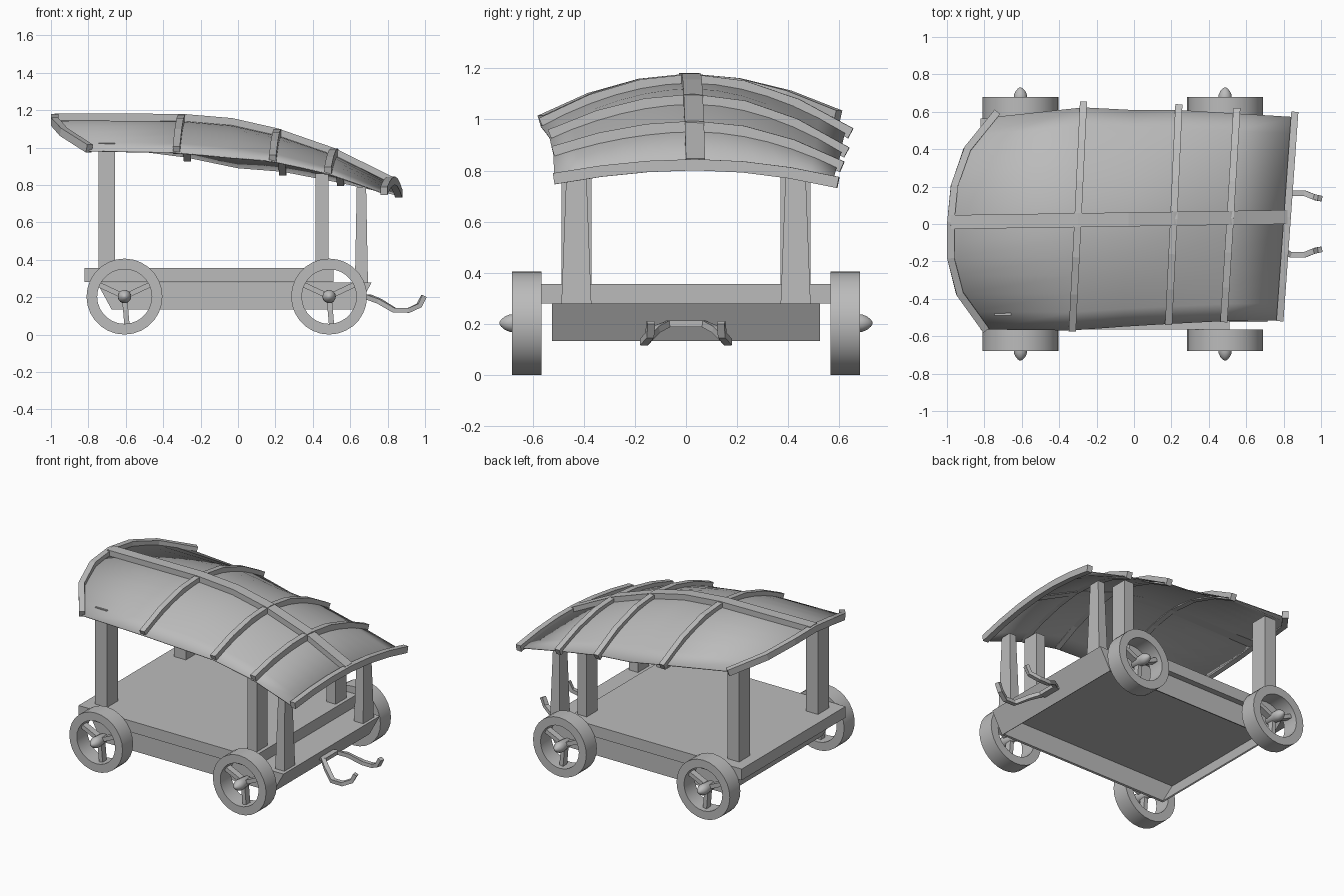
import bpy, bmesh, math
from mathutils import Vector

if "Cube" in bpy.data.objects:
    bpy.data.objects.remove(bpy.data.objects["Cube"], do_unlink=True)

GREY = (0.5, 0.5, 0.5, 1)
mat = bpy.data.materials.new("plain grey")
mat.use_nodes = True
mat.diffuse_color = GREY
mat.node_tree.nodes["Principled BSDF"].inputs["Base Color"].default_value = GREY


def add(name, bm, smooth=None):
    bmesh.ops.recalc_face_normals(bm, faces=bm.faces)
    me = bpy.data.meshes.new(name)
    bm.to_mesh(me)
    bm.free()
    ob = bpy.data.objects.new(name, me)
    bpy.context.collection.objects.link(ob)
    me.materials.append(mat)
    if smooth:
        bpy.ops.object.select_all(action='DESELECT')
        ob.select_set(True)
        bpy.context.view_layer.objects.active = ob
        bpy.ops.object.shade_smooth_by_angle(angle=math.radians(smooth))
    return ob


def loft(name, rings, smooth=None, closed=False, cap_start=True):
    """Skin a list of equal-length rings of points."""
    bm = bmesh.new()
    vs = [[bm.verts.new(p) for p in r] for r in rings]
    n = len(rings[0])
    pairs = list(zip(vs, vs[1:])) + ([(vs[-1], vs[0])] if closed else [])
    for a, b in pairs:
        for i in range(n):
            j = (i + 1) % n
            bm.faces.new((a[i], a[j], b[j], b[i]))
    if not closed:
        if cap_start:
            bm.faces.new(vs[0])
        bm.faces.new(vs[-1])
    return add(name, bm, smooth)


def rect(x0, x1, y0, y1, z):
    return [(x0, y0, z), (x1, y0, z), (x1, y1, z), (x0, y1, z)]


def bar(name, pts, width, height):
    """Sweep a rectangle hanging below a path."""
    pts = [Vector(p) for p in pts]
    rings = []
    for i, p in enumerate(pts):
        t = (pts[min(i + 1, len(pts) - 1)] - pts[max(i - 1, 0)]).normalized()
        s = t.cross(Vector((0, 0, 1))).normalized()
        d = t.cross(s).normalized() * height
        if d.z > 0:
            d = -d
        s *= width / 2
        rings.append([p - s, p + s, p + s + d, p - s + d])
    return loft(name, rings)


# Deck and the open-bottomed tray beneath it
loft("deck", [rect(-0.82, 0.51, -0.565, 0.565, z) for z in (0.28, 0.357)])
tray = loft("tray", [rect(-0.675, 0.635, -0.525, 0.525, 0.133),
                     rect(-0.755, 0.715, -0.525, 0.525, 0.279)], cap_start=False)
sol = tray.modifiers.new("walls", 'SOLIDIFY')
sol.thickness, sol.offset = 0.015, -1

# Six roof posts, the front pair tapered
for side, s in (("right", -1), ("left", 1)):
    def post(name, x0, x1, z0, z1, taper=0):
        y0, y1 = sorted((s * 0.37, s * 0.488))
        loft(f"{name}_post_{side}", [
            rect(x0, x1, y0, y1, z0),
            rect(x0 + taper / 2, x1 - taper / 2, y0 + taper, y1 - taper, z1)])
    post("rear", -0.747, -0.657, 0.35, 1.025)
    post("middle", 0.415, 0.485, 0.35, 0.86)
    post("front", 0.625, 0.695, 0.27, 0.79, 0.02)

# Wheels: rim, three spokes and a pointed hub
SEG = 28


def circle(cx, y, r, n=SEG):
    return [(cx + r * math.cos(2 * math.pi * i / n), y,
             0.203 + r * math.sin(2 * math.pi * i / n)) for i in range(n)]


for end, cx in (("rear", -0.607), ("front", 0.487)):
    for side, s in (("right", -1), ("left", 1)):
        tag = f"{end}_{side}"
        loft("rim_" + tag, [circle(cx, s * y, r) for y, r in
             ((0.565, 0.203), (0.68, 0.203), (0.68, 0.146), (0.565, 0.146))],
             30, closed=True)
        hub = ((0.575, 0.02), (0.59, 0.03), (0.67, 0.036), (0.69, 0.035),
               (0.71, 0.026), (0.724, 0.014), (0.73, 0.004))
        loft("hub_" + tag, [circle(cx, s * y, r, 14) for y, r in hub], 50)
        for k, deg in enumerate((25, 155, 275)):
            c, sn = math.cos(math.radians(deg)), math.sin(math.radians(deg))
            ring = [[(cx + c * r - sn * w, s * y, 0.203 + sn * r + c * w)
                     for w, y in ((-0.014, 0.6), (0.014, 0.6), (0.014, 0.645), (-0.014, 0.645))]
                    for r in (0.01, 0.155)]
            loft(f"spoke_{tag}_{k + 1}", ring)

# Roof sections: right end, middle height, left end, backward bow, rib or not
sections = [
    ((-0.79, -0.57, 1.015), 1.18, (-0.73, 0.60, 1.035), 0.22, True),
    ((-0.33, -0.575, 1.005), 1.178, (-0.27, 0.655, 0.965), 0, True),
    ((-0.06, -0.555, 0.98), 1.155, (0.00, 0.64, 0.905), 0, False),
    ((0.185, -0.54, 0.96), 1.10, (0.24, 0.64, 0.89), 0, True),
    ((0.48, -0.525, 0.895), 0.995, (0.55, 0.62, 0.835), 0, True),
    ((0.78, -0.52, 0.79), 0.845, (0.86, 0.60, 0.775), 0, True),
]


def roof_point(sec, t, drop=0):
    a, zc, b, bow, _ = sec
    end = b if t > 0 else a
    x = (a[0] + b[0]) / 2 + (b[0] - a[0]) / 2 * t - bow * (1 - abs(t) ** 2.8)
    yc = 0.025 + 0.015 * x
    y = yc + (end[1] - yc) * abs(t)
    return Vector((x, y, zc + (end[2] - zc) * abs(t) ** 1.9 - drop))


STEPS = [i / 6 for i in range(-6, 7)]

# Thin curved canopy set below the rib tops, reaching almost to the rib tips
bm = bmesh.new()
grid = [[bm.verts.new(roof_point(s, t * (0.95 if t > 0 else 0.99), 0.034)) for t in STEPS]
        for s in sections]
for a, b in zip(grid, grid[1:]):
    for i in range(len(STEPS) - 1):
        bm.faces.new((a[i], b[i], b[i + 1], a[i + 1]))
canopy = add("canopy", bm, 40)
sol = canopy.modifiers.new("thickness", 'SOLIDIFY')
sol.thickness, sol.offset = 0.006, -1

# Ribs across and one ridge beam along
for n, sec in enumerate(s for s in sections if s[4]):
    bar(f"roof_rib_{n + 1}", [roof_point(sec, t) for t in STEPS[::2]], 0.038, 0.044)
bar("ridge_beam", [roof_point(s, 0, -0.002) for s in sections], 0.075, 0.044)

# Towing yoke with two upturned hooks
half = [(0.70, 0.07, 0.213), (0.76, 0.12, 0.19), (0.84, 0.165, 0.142),
        (0.91, 0.165, 0.142), (0.96, 0.145, 0.165), (0.983, 0.14, 0.212)]
bar("tow_yoke", [(x, -y, z) for x, y, z in reversed(half)] + half, 0.03, 0.026)
loft("yoke_mount", [rect(0.64, 0.71, -0.07, 0.07, z) for z in (0.19, 0.213)])
